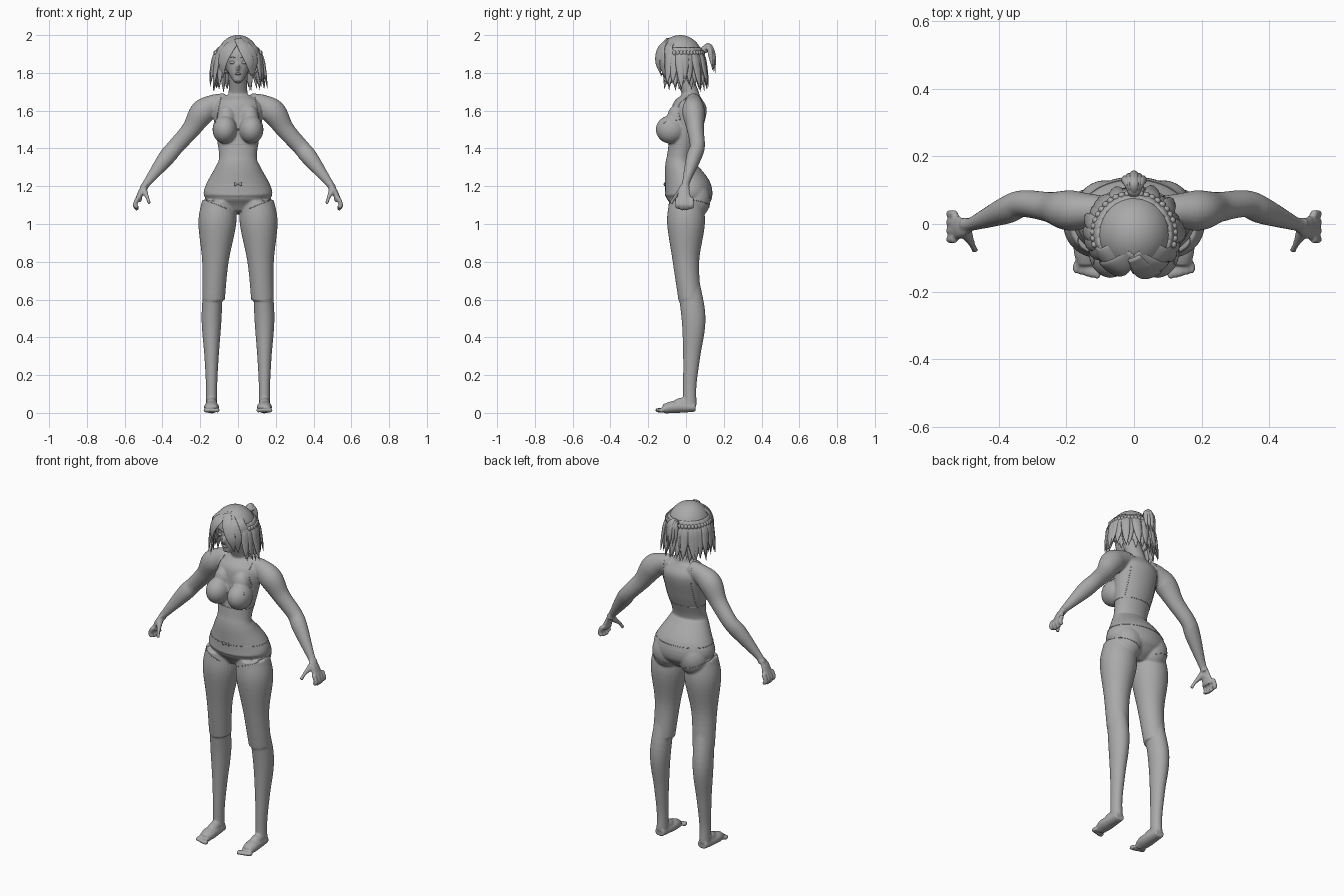
import bpy, bmesh, math, random
from mathutils import Vector, Matrix
from mathutils.bvhtree import BVHTree

random.seed(4)
if "Cube" in bpy.data.objects:
    bpy.data.objects.remove(bpy.data.objects["Cube"], do_unlink=True)

grey_tone = (0.4, 0.4, 0.4, 1)
clay = bpy.data.materials.new("plain grey")
clay.diffuse_color = grey_tone
clay.use_nodes = True
for node in clay.node_tree.nodes:
    if node.type == 'BSDF_PRINCIPLED':
        node.inputs["Base Color"].default_value = grey_tone

sideways, backward = Vector((1, 0, 0)), Vector((0, 1, 0))
head_centre = Vector((0, -.03, 1.87))


def smooth_path(points, steps=6):
    """Curve through points that carry x, y, z and radius."""
    knots = [Vector(point) for point in points]
    knots = [knots[0] * 2 - knots[1]] + knots + [knots[-1] * 2 - knots[-2]]
    path = []
    for before, start, end, after in zip(knots, knots[1:], knots[2:], knots[3:]):
        leave, arrive = (end - before) / 2, (after - start) / 2
        for step in range(steps):
            t = step / steps
            ease = t * t * (3 - 2 * t)
            path.append(start.lerp(end, ease) + leave * t * (1 - t) ** 2 - arrive * t * t * (1 - t))
    return path + [knots[-2]]


def loft(bm, points, across=None, flat=1, side=1, count=20):
    """Tube of ellipses: radius along 'across', radius * flat the other way.
    Without 'across' the tube lies flat on the head."""
    path = smooth_path(points)
    centres = [Vector((side * p[0], p[1], p[2])) for p in path]
    rings = []
    for index, centre in enumerate(centres):
        ahead = centres[min(index + 1, len(centres) - 1)]
        along = (ahead - centres[max(index - 1, 0)]).normalized()
        if across is None:
            wide = along.cross(centre - head_centre).normalized()
        else:
            wide = (across - along * along.dot(across)).normalized()
        deep = along.cross(wide) * flat
        radius = max(path[index][3], .001)
        angles = [math.tau * k / count for k in range(count)]
        rings.append([bm.verts.new(centre + radius * (wide * math.cos(a) + deep * math.sin(a)))
                      for a in angles])
    for lower, upper in zip(rings, rings[1:]):
        for k in range(count):
            following = (k + 1) % count
            bm.faces.new((lower[k], lower[following], upper[following], upper[k]))
    bm.faces.new(rings[0][::-1])
    bm.faces.new(rings[-1])


def blob(bm, centre, radii, side=1, detail=24):
    """Ellipsoid, mirrored when side is negative."""
    place = Matrix.Translation((side * centre[0], centre[1], centre[2]))
    bmesh.ops.create_uvsphere(bm, u_segments=detail, v_segments=detail * 2 // 3, radius=1,
                              matrix=place @ Matrix.Diagonal((*radii, 1)))


def add_object(name, data):
    data.materials.append(clay)
    result = bpy.data.objects.new(name, data)
    bpy.context.collection.objects.link(result)
    return result


def finish(bm, name):
    """Turn the gathered volumes into one smooth-shaded object."""
    bmesh.ops.recalc_face_normals(bm, faces=bm.faces[:])
    mesh = bpy.data.meshes.new(name)
    bm.to_mesh(mesh)
    bm.free()
    for polygon in mesh.polygons:
        polygon.use_smooth = True
    return add_object(name, mesh)


# Body: overlapping volumes fused into one skin
bm = bmesh.new()
torso = [(0, 0, 1.06, .08), (0, .01, 1.12, .16), (0, .01, 1.18, .18), (0, -.03, 1.3, .12),
         (0, -.03, 1.36, .1), (0, 0, 1.5, .12), (0, .02, 1.62, .13), (0, .03, 1.68, .07)]
neck = [(0, .03, 1.64, .06), (0, .02, 1.7, .05), (0, -.02, 1.8, .05)]
jaw = [(0, -.1, 1.75, .02), (0, -.08, 1.8, .05), (0, -.06, 1.88, .07)]
loft(bm, torso, sideways, .7, count=40)
loft(bm, neck, sideways, .9)
loft(bm, jaw, sideways)
blob(bm, (0, -.03, 1.88), (.09, .1, .1))
blob(bm, (0, -.13, 1.83), (.01, .02, .02))

arm = [(.06, .04, 1.65, .04), (.13, .04, 1.63, .05), (.19, .04, 1.59, .06), (.25, .05, 1.5, .045),
       (.33, .06, 1.41, .04), (.38, .04, 1.35, .04), (.48, 0, 1.22, .02), (.5, 0, 1.19, .02)]
palm = [(.48, 0, 1.22, .02), (.51, -.01, 1.18, .03), (.53, -.01, 1.12, .04)]
thumb = [(.5, -.02, 1.18, .02), (.48, -.06, 1.14, .01), (.47, -.08, 1.11, .01)]
thigh = [(.1, 0, 1.12, .09), (.11, 0, 1, .1), (.12, 0, .8, .07), (.13, .02, .6, .06)]
shin = [(.13, .01, .7, .05), (.14, .04, .5, .053), (.14, .03, .3, .038), (.14, .02, .15, .03),
        (.14, .02, .04, .03)]
foot = [(.14, .05, .03, .03), (.14, 0, .03, .035), (.14, -.07, .03, .04), (.14, -.12, .02, .03)]
for side in (1, -1):
    blob(bm, (.07, -.08, 1.5), (.065, .08, .075), side)
    blob(bm, (.06, -.05, 1.56), (.05, .05, .07), side)
    blob(bm, (.085, .05, 1.13), (.085, .08, .1), side)
    loft(bm, arm, backward, 1.1, side)
    loft(bm, palm, backward, .45, side)
    loft(bm, thumb, backward, 1, side)
    for finger in range(4):
        y = .025 * finger - .045
        tip = 1.07 + .01 * abs(finger - 1.5)
        loft(bm, [(.53, y, 1.14, .012), (.545, y, 1.1, .012), (.53, y, tip, .01)], backward, 1, side)
    loft(bm, thigh, sideways, 1, side, 28)
    loft(bm, shin, sideways, 1.2, side, 28)
    loft(bm, foot, sideways, .8, side)
    blob(bm, (.14, -.02, .05), (.03, .05, .03), side)
    for toe in range(5):
        blob(bm, (.108 + .016 * toe, .004 * toe - .145, .014), (.01, .02, .013), side)
body = finish(bm, "body")
fuse = body.modifiers.new("fuse", 'REMESH')
fuse.mode = 'VOXEL'
fuse.voxel_size = .0055
fuse.use_smooth_shade = True
soften = body.modifiers.new("soften", 'SMOOTH')
soften.iterations = 6

# Eyes, brows and lips
bm = bmesh.new()
brow = [(.015, -.13, 1.88, .002), (.035, -.125, 1.885, .003), (.055, -.11, 1.88, .001)]
for side in (1, -1):
    blob(bm, (.03, -.12, 1.855), (.015, .008, .008), side)
    loft(bm, brow, backward, 1, side)
blob(bm, (0, -.125, 1.795), (.017, .008, .006))
finish(bm, "face_details")

# Hair cap, open over the face and split at the parting
bm = bmesh.new()
blob(bm, head_centre, (.115, .12, .13), detail=96)
removed = []
for face in bm.faces:
    x, y, z = face.calc_center_median()
    over_face = y < -.05 and abs(x) < .01 + (1.955 - z) * .8
    if z < 1.8 or over_face:
        removed.append(face)
bmesh.ops.delete(bm, geom=removed, context='FACES')
thickness = finish(bm, "hair_cap").modifiers.new("thickness", 'SOLIDIFY')
thickness.thickness = .008

# Fringe swept to both sides, fuller on the left
bm = bmesh.new()
inner_lock = [(0, -.09, 1.98, .02), (.05, -.13, 1.93, .035), (.08, -.13, 1.86, .03), (.08, -.11, 1.77, 0)]
outer_lock = [(.02, -.06, 1.98, .03), (.08, -.1, 1.93, .035), (.11, -.08, 1.86, .03), (.13, -.07, 1.76, 0)]
eye_lock = [(0, -.1, 1.98, .02), (.03, -.14, 1.93, .03), (.06, -.15, 1.86, .025), (.07, -.13, 1.78, 0)]
for side in (1, -1):
    loft(bm, inner_lock, None, .25, side)
    loft(bm, outer_lock, None, .25, side)
loft(bm, eye_lock, None, .25)
finish(bm, "hair_fringe")

# Bob: two layers of tapered locks around the sides and back
bm = bmesh.new()
for layer in (0, 1):
    for lock in range(19):
        angle = math.radians(62 + 13 * lock + 6 * layer)
        length = random.uniform(.18, .22)
        flare, swirl = random.uniform(.04, .06), random.uniform(-.15, .15)
        path = []
        for step in range(5):
            t = step / 4
            reach = .1 + flare * math.sqrt(t) - .015 * layer
            turned = angle + swirl * t
            path.append((reach * math.sin(turned), head_centre.y - reach * math.cos(turned),
                         1.93 - length * t - .015 * layer, .026 * (1 - t ** 3)))
        loft(bm, path, None, .4, count=10)
finish(bm, "hair_bob")

# Braid round the back of the head, meeting at a short tied tail
bm = bmesh.new()
for bead in range(25):
    angle = math.radians(75 + 210 * bead / 24)
    blob(bm, (.12 * math.sin(angle), head_centre.y - .12 * math.cos(angle), 1.905),
         (.011, .011, .014), detail=12)
finish(bm, "hair_braid")
bm = bmesh.new()
blob(bm, (0, .1, 1.925), (.02, .02, .02))
for strand in range(-2, 3):
    x, tuck = .008 * strand, .007 * abs(strand)
    loft(bm, [(0, .08, 1.92, .01), (x, .12, 1.945 - tuck, .014), (x * 1.5, .145 - tuck, 1.89, .014),
              (x * 2, .155 - tuck, 1.8 + tuck, 0)], sideways, .9)
finish(bm, "hair_tail")

# Underwear edges laid on the skin
bpy.context.view_layer.update()
skin = BVHTree.FromObject(body, bpy.context.evaluated_depsgraph_get())


def touch(start, direction):
    return skin.ray_cast(Vector(start), direction)[0]


def touch_around(x, z, angle, reach):
    """Skin point met when looking inward at an upright axis."""
    outward = Vector((math.cos(angle), math.sin(angle), 0))
    return touch(Vector((x, 0, z)) + outward * reach, -outward)


def trim(name, points, closed=False):
    points = [point for point in points if point is not None]
    curve = bpy.data.curves.new(name, 'CURVE')
    curve.dimensions = '3D'
    curve.bevel_depth = .002
    curve.bevel_resolution = 1
    line = curve.splines.new('POLY')
    line.points.add(len(points) - 1)
    for knot, point in zip(line.points, points):
        knot.co = (*point, 1)
    line.use_cyclic_u = closed
    add_object(name, curve)


turn = [math.tau * k / 72 for k in range(72)]
trim("bra_band", [touch_around(0, 1.42, angle, .25) for angle in turn], True)
trim("waistband", [touch_around(0, 1.21, angle, .25) for angle in turn], True)
for side, label in ((1, "left"), (-1, "right")):
    hem = []
    for degrees in range(-105, 106, 5):
        angle = math.radians(degrees)
        point = touch_around(.08, 1.09 + .04 * math.cos(angle), angle, .2)
        if point:
            hem.append(Vector((side * point.x, point.y, point.z)))
    trim(label + "_leg_edge", hem)
    rise = [k / 12 for k in range(13)]
    front = [touch((side * (.12 - .03 * t), -1, 1.53 + .14 * t), backward) for t in rise]
    back = [touch((side * .09, 1, 1.67 - .24 * t), -backward) for t in rise]
    trim(label + "_strap", front + back)

# Small bows
for name, z in (("bra_bow", 1.5), ("waist_bow", 1.21)):
    y = touch((0, -1, z), backward).y - .004
    bm = bmesh.new()
    blob(bm, (0, y, z), (.005, .005, .005), detail=12)
    for side in (1, -1):
        loft(bm, [(0, y, z, .003), (.01, y, z, .007), (.02, y, z, .01)], backward.cross(sideways), .4, side)
    finish(bm, name)
